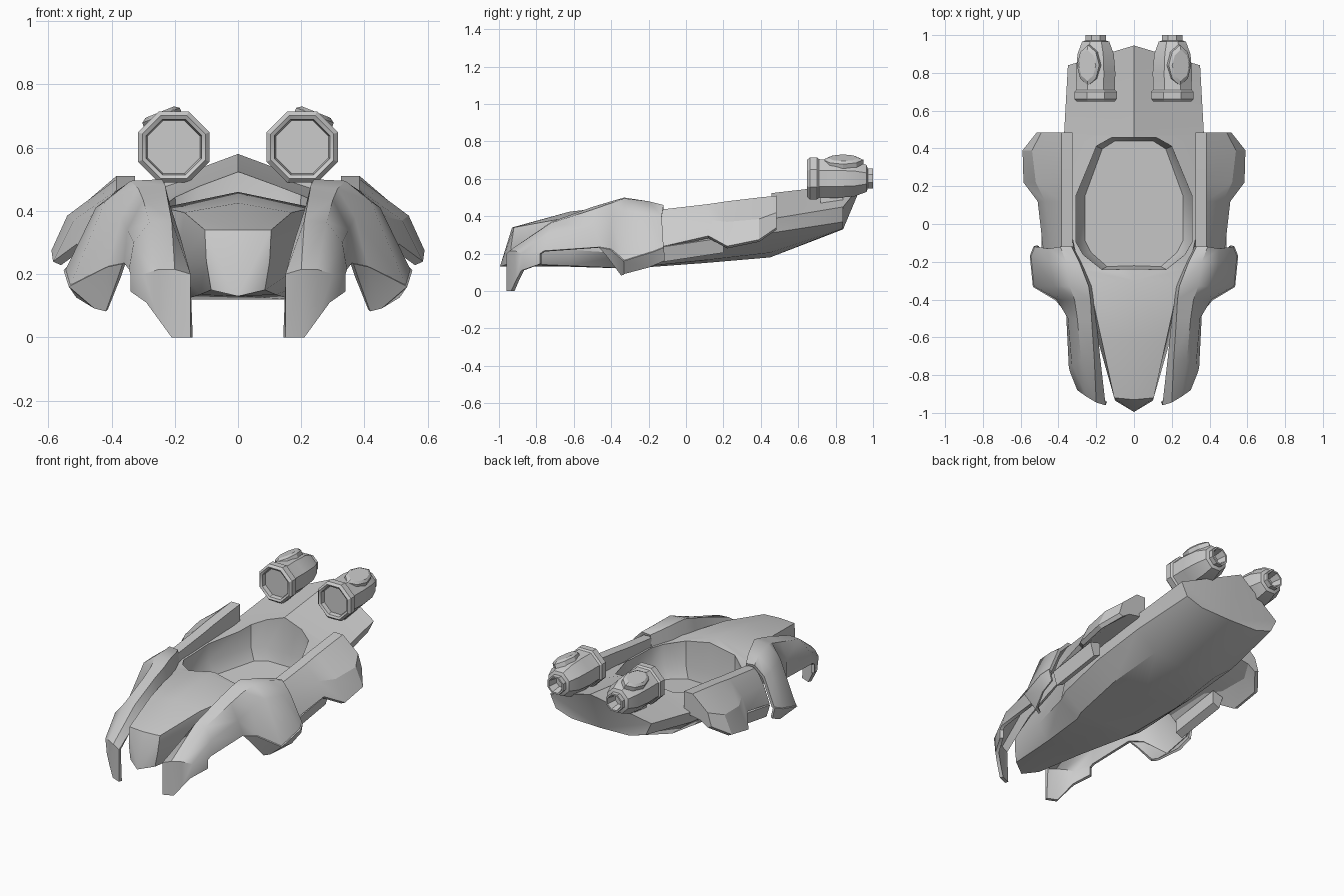
import bpy, bmesh, math
from mathutils import Vector, Matrix

if "Cube" in bpy.data.objects:
    bpy.data.objects.remove(bpy.data.objects["Cube"])


def make(name, verts, faces, up=False):
    bm = bmesh.new()
    vs = [bm.verts.new(v) for v in verts]
    for f in faces:
        bm.faces.new([vs[i] for i in f])
    bmesh.ops.recalc_face_normals(bm, faces=bm.faces)
    # open sheets: make the outside face upward
    if up and sum(f.normal.z * f.calc_area() for f in bm.faces) < 0:
        bmesh.ops.reverse_faces(bm, faces=bm.faces)
    me = bpy.data.meshes.new(name)
    bm.to_mesh(me)
    bm.free()
    ob = bpy.data.objects.new(name, me)
    bpy.context.collection.objects.link(ob)
    return ob


def loft(name, rows, closed=True, caps=True, split_caps=False, up=False):
    n = len(rows[0])
    verts = [p for r in rows for p in r]
    faces = []
    for j in range(len(rows) - 1):
        for i in range(n if closed else n - 1):
            k = (i + 1) % n
            faces.append((j*n + i, j*n + k, (j+1)*n + k, (j+1)*n + i))
    for base in ((0, (len(rows) - 1) * n) if caps else ()):
        if split_caps:      # symmetric end fanned from the keel point
            faces += [(base, base + i, base + i + 1) for i in range(1, n - 1)]
        else:
            faces.append(range(base, base + n))
    return make(name, verts, faces, up)


def add_mod(ob, kind, **props):
    m = ob.modifiers.new(kind.title(), kind)
    for k, v in props.items():
        setattr(m, k, v)


def finish(ob, angle=28):
    bpy.ops.object.select_all(action='DESELECT')
    bpy.context.view_layer.objects.active = ob
    ob.select_set(True)
    for m in list(ob.modifiers):
        bpy.ops.object.modifier_apply(modifier=m.name)
    bpy.ops.object.shade_smooth_by_angle(angle=math.radians(angle))


# hull: half cross-sections from keel to deck ridge, mirrored
half = [
    [(0, -.995, .13), (.085, -.94, .15), (.10, -.935, .24), (.105, -.92, .34), (0, -.93, .34)],
    [(0, -.62, .13), (.12, -.62, .135), (.19, -.62, .22), (.17, -.62, .395), (0, -.62, .425)],
    [(0, -.30, .12), (.17, -.30, .12), (.29, -.30, .20), (.24, -.30, .41), (0, -.30, .46)],
    [(0, -.24, .125), (.19, -.24, .13), (.31, -.24, .22), (.29, -.24, .39), (0, -.24, .45)],
    [(0, .10, .15), (.23, .10, .165), (.345, .10, .27), (.365, .10, .38), (0, .10, .47)],
    [(0, .45, .18), (.22, .45, .205), (.35, .45, .31), (.37, .48, .39), (0, .47, .525)],
    [(0, .84, .33), (.20, .84, .335), (.31, .84, .37), (.35, .84, .45), (0, .945, .58)],
]
hull = loft("hull", [h + [(-x, y, z) for x, y, z in h[-2:0:-1]] for h in half],
            split_caps=True)

# cockpit opening
rim = [(0, -.245), (.17, -.25), (.27, -.17), (.31, -.10), (.31, .15),
       (.20, .42), (.12, .465), (0, .465)]
rim += [(-x, y) for x, y in rim[-2:0:-1]]
cutter = loft("cockpit_cutter", [
    [(x * .84, .1 + (y - .1) * .93, .205 + .06 * y) for x, y in rim],
    [(x * .99, .1 + (y - .1) * .97, .28 + .06 * y) for x, y in rim],
    [(x, y, .9) for x, y in rim]])
cutter.hide_render = True
add_mod(hull, 'BOOLEAN', object=cutter, operation='DIFFERENCE', solver='EXACT')
finish(hull, 32)
bpy.data.objects.remove(cutter)

# front fenders: thin curved shells ending in a downward blade
front = [
    [(.15, -.96, 0), (.21, -.935, 0), (.25, -.91, .055), (.29, -.88, .11), (.34, -.78, .145)],
    [(.15, -.96, .20), (.20, -.945, .215), (.25, -.915, .215), (.30, -.88, .20), (.34, -.78, .20)],
    [(.18, -.70, .31), (.21, -.72, .37), (.28, -.72, .365), (.33, -.74, .30), (.345, -.76, .215)],
    [(.20, -.50, .36), (.225, -.50, .45), (.30, -.50, .435), (.35, -.50, .34), (.36, -.46, .235)],
    [(.21, -.40, .38), (.23, -.40, .48), (.315, -.40, .47), (.37, -.40, .38), (.41, -.40, .225)],
    [(.22, -.33, .38), (.24, -.33, .50), (.34, -.33, .495), (.42, -.33, .43), (.53, -.33, .165)],
    [(.28, -.20, .38), (.29, -.20, .475), (.36, -.20, .48), (.45, -.20, .41), (.545, -.17, .215)],
    [(.32, -.12, .36), (.33, -.12, .455), (.39, -.12, .46), (.45, -.13, .40), (.525, -.12, .235)],
]
fender = loft("front_fender", front, closed=False, caps=False, up=True)
add_mod(fender, 'SOLIDIFY', thickness=.02, offset=-1)
add_mod(fender, 'MIRROR')
finish(fender, 40)

# flap hanging under each front fender
flap = loft("fender_flap", [
    [r[4] for r in front[3:]],
    [(.375, -.42, .19), (.415, -.34, .085), (.45, -.325, .095), (.505, -.20, .13), (.51, -.115, .165)]],
    closed=False, caps=False)
add_mod(flap, 'SOLIDIFY', thickness=.015, offset=0)
add_mod(flap, 'MIRROR')
finish(flap)

# rear fenders: (y, top z, mid x, mid z, edge x, edge z)
rows = []
for y, top, mx, mz, ex, ez in [(-.14, .435, .44, .34, .48, .235), (.12, .465, .47, .38, .51, .295),
                               (.22, .48, .52, .37, .585, .24), (.39, .50, .54, .385, .59, .275),
                               (.485, .51, .49, .42, .515, .34)]:
    rows.append([(.325, y, top), (.385, y, top), (mx, y, mz), (ex, y, ez),
                 (ex - .025, y, ez - .012), (mx - .05, y, mz - .06), (.325, y, top - .13)])
rear = loft("rear_fender", rows)
add_mod(rear, 'MIRROR')
finish(rear, 20)

# strut band running under the rear fender edge
band = loft("side_band", [[(.42, y, z + .02), (.465, y, z), (.49, y, z + .08), (.42, y, z + .10)]
                          for y, z in [(-.13, .155), (.20, .205)]])
add_mod(band, 'MIRROR')
finish(band)

# engines: eight-sided lathe along y, recessed at both ends
profile = [(0, .68), (.09, .68), (.095, .655), (.108, .648), (.122, .662), (.122, .70),
           (.112, .71), (.110, .725), (.113, .80), (.104, .90), (.078, .965), (.058, .972),
           (.058, 1.0), (.048, 1.0), (.035, .94), (0, .94)]
c = Vector((.203, 0, .602))
rings = []
for r, y in profile:
    r = max(r, .001)
    rings.append([c + Vector((r * math.cos(a), y, r * math.sin(a)))
                  for a in [math.radians(22.5 + 45 * k) for k in range(8)]])
engine = loft("engine", rings)
add_mod(engine, 'MIRROR')
finish(engine, 25)

# raised blister on each engine, leaning outward
tilt = Matrix.Translation(c) @ Matrix.Rotation(math.radians(22), 4, 'Y')
oval = [(0, -1), (.7, -.65), (1, 0), (.7, .65), (0, 1), (-.7, .65), (-1, 0), (-.7, -.65)]
blister = loft("engine_blister", [
    [tilt @ Vector((x * .065 * s, .84 + y * .11 * s, z)) for x, y in oval]
    for s, z in [(1, .07), (.98, .108), (.75, .119)]])
add_mod(blister, 'MIRROR')
finish(blister)

# short pylon joining engine and deck
pylon = loft("engine_pylon", [[(c.x + x, y, z) for x, y in
                               [(-.03, .72), (.03, .72), (.03, .84), (-.03, .84)]]
                              for z in (.47, .54)])
add_mod(pylon, 'MIRROR')
finish(pylon)
